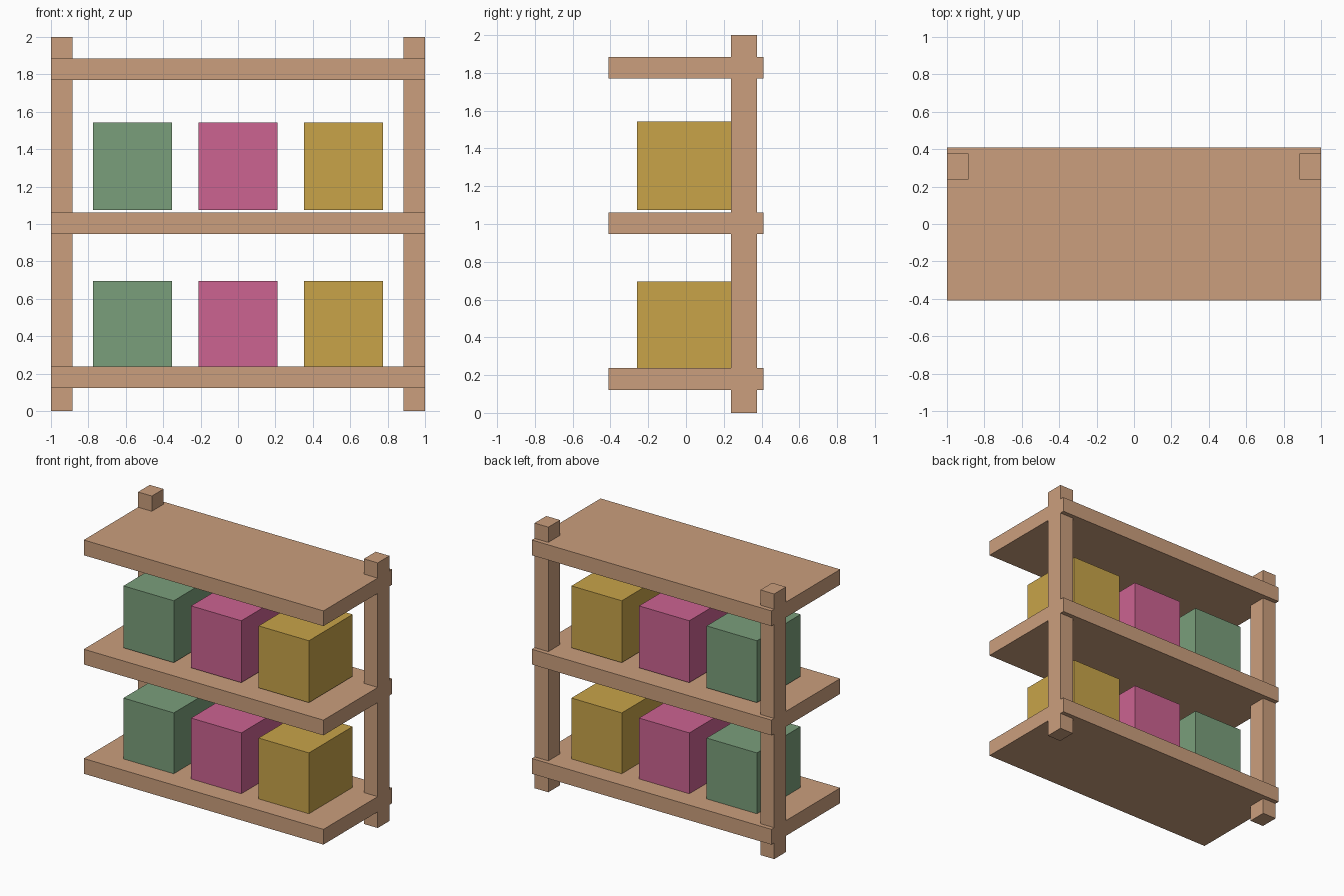
import bpy

if "Cube" in bpy.data.objects:
    bpy.data.objects.remove(bpy.data.objects["Cube"])


def material(name, rgb):
    # sRGB 0-255 to linear
    lin = [((c / 255 + 0.055) / 1.055) ** 2.4 for c in rgb]
    m = bpy.data.materials.new(name)
    m.diffuse_color = (*lin, 1)
    m.use_nodes = True
    m.node_tree.nodes["Principled BSDF"].inputs["Base Color"].default_value = m.diffuse_color
    return m


def block(name, x, y, z, mat):
    # box from (min, max) ranges on each axis
    bpy.ops.mesh.primitive_cube_add(size=1, location=[sum(r) / 2 for r in (x, y, z)])
    ob = bpy.context.object
    ob.name = name
    ob.scale = [r[1] - r[0] for r in (x, y, z)]
    bpy.ops.object.transform_apply(location=False, rotation=False, scale=True)
    ob.data.materials.append(mat)
    return ob


wood = material("wood", (203, 159, 125))
colours = [("green", material("green", (122, 159, 123))),
           ("pink", material("pink", (204, 99, 145))),
           ("gold", material("gold", (200, 164, 73)))]

# Three shelves
for name, z in (("bottom", 0.122), ("middle", 0.946), ("top", 1.77)):
    block(name + "_shelf", (-1, 1), (-0.41, 0.41), (z, z + 0.115), wood)

# Two rear posts, flush with the shelf ends
block("left_post", (-1, -0.885), (0.237, 0.377), (0, 2), wood)
block("right_post", (0.885, 1), (0.237, 0.377), (0, 2), wood)

# Storage boxes in two rows
for row, z in (("lower", 0.229), ("upper", 1.075)):
    for i, (colour, mat) in enumerate(colours):
        cx = (i - 1) * 0.564
        block(f"{row}_{colour}_box", (cx - 0.21, cx + 0.21), (-0.26, 0.26), (z, z + 0.467), mat)
